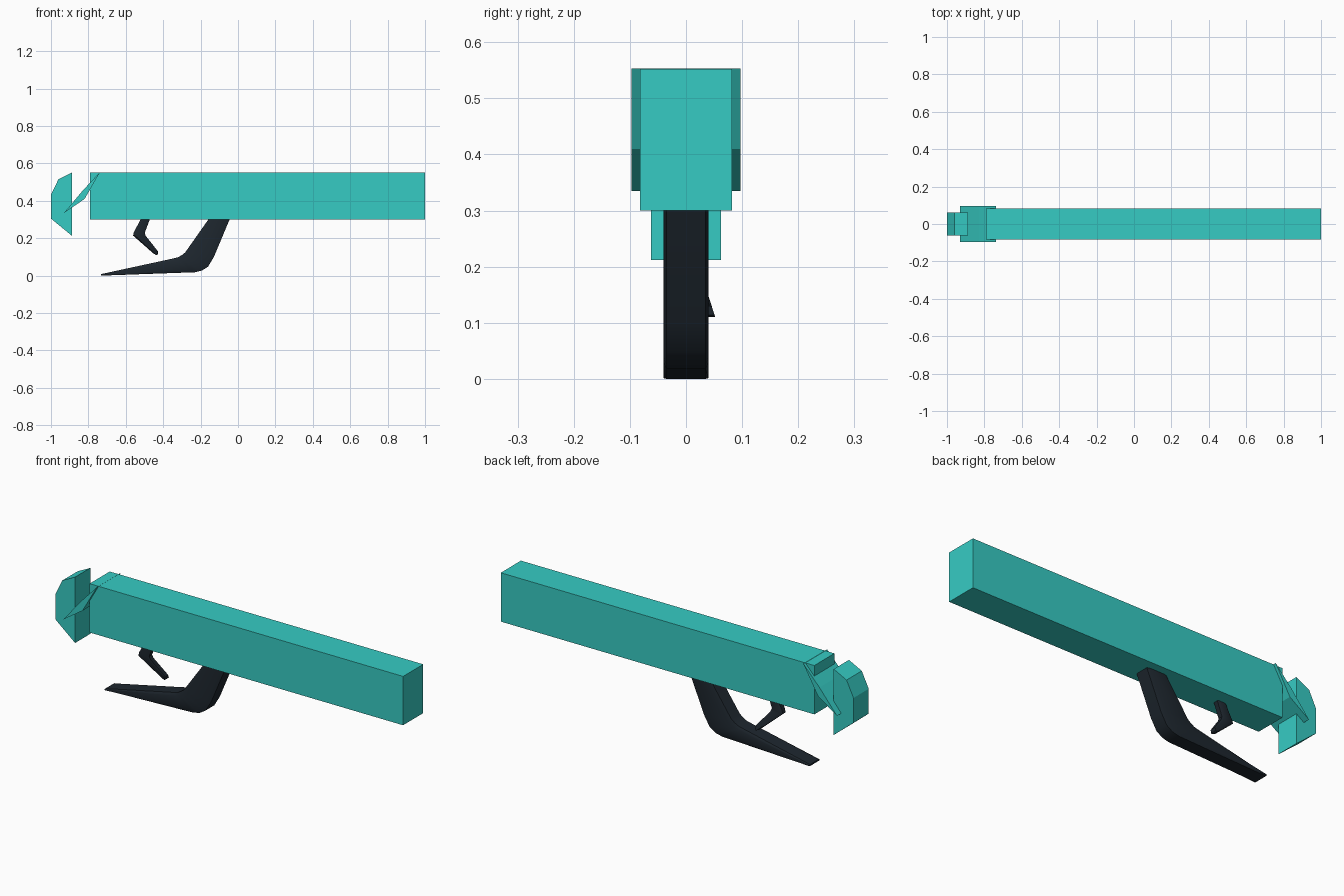
import bpy, bmesh

if "Cube" in bpy.data.objects:
    bpy.data.objects.remove(bpy.data.objects["Cube"])


def material(name, rgb):
    m = bpy.data.materials.new(name)
    m.diffuse_color = (*rgb, 1)
    m.use_nodes = True
    m.node_tree.nodes["Principled BSDF"].inputs["Base Color"].default_value = m.diffuse_color
    return m


TEAL = material("teal", (0.037, 0.60, 0.55))
BLACK = material("blue black", (0.013, 0.020, 0.028))


def finish(name, bm, mat, smooth=False):
    bmesh.ops.recalc_face_normals(bm, faces=bm.faces[:])
    me = bpy.data.meshes.new(name)
    bm.to_mesh(me)
    bm.free()
    me.materials.append(mat)
    ob = bpy.data.objects.new(name, me)
    bpy.context.collection.objects.link(ob)
    if smooth:
        bpy.ops.object.select_all(action='DESELECT')
        ob.select_set(True)
        bpy.context.view_layer.objects.active = ob
        bpy.ops.object.shade_smooth_by_angle(angle=0.5)
    return ob


def prism(name, profile, half, mat):
    """Side profile (x, z) extruded across y."""
    bm = bmesh.new()
    rings = [[bm.verts.new((x, y, z)) for x, z in profile] for y in (-half, half)]
    bm.faces.new(rings[0])
    bm.faces.new(rings[1])
    n = len(profile)
    for i in range(n):
        j = (i + 1) % n
        bm.faces.new((rings[0][i], rings[0][j], rings[1][j], rings[1][i]))
    return finish(name, bm, mat)


def limb(name, sections, half, edge, mat, lean=0.0):
    """Chamfered bar lofted through (x, z) edge pairs; lean shifts low parts to +y."""
    bm = bmesh.new()
    rings = []
    shape = [(0, -1, 1), (0.15, -1, 0), (0.85, -1, 0), (1, -1, 1),
             (1, 1, 1), (0.85, 1, 0), (0.15, 1, 0), (0, 1, 1)]
    for (ax, az), (bx, bz) in sections:
        ring = []
        for t, side, inset in shape:
            z = az + (bz - az) * t
            y = side * (half - edge * inset) + lean * max(0, 0.22 - z)
            ring.append(bm.verts.new((ax + (bx - ax) * t, y, z)))
        rings.append(ring)
    for a, b in zip(rings, rings[1:]):
        for i in range(8):
            j = (i + 1) % 8
            bm.faces.new((a[i], a[j], b[j], b[i]))
    bm.faces.new(rings[0])
    bm.faces.new(rings[-1])
    return finish(name, bm, mat, True)


# long rectangular body
prism("body", [(-0.79, 0.30), (1.0, 0.30), (1.0, 0.552), (-0.79, 0.552)], 0.082, TEAL)

# faceted end cap
prism("end_cap", [(-0.887, 0.212), (-0.887, 0.552), (-0.96, 0.515),
                  (-1.0, 0.433), (-1.0, 0.305)], 0.062, TEAL)

# slanted, bent flap between the body and the cap
prism("slanted_flap", [(-0.738, 0.553), (-0.83, 0.455), (-0.93, 0.335),
                       (-0.82, 0.41)], 0.097, TEAL)

# swept grip with a long tapering tail
limb("grip", [((-0.155, 0.305), (-0.043, 0.305)),
              ((-0.283, 0.123), (-0.128, 0.102)),
              ((-0.300, 0.110), (-0.160, 0.048)),
              ((-0.320, 0.098), (-0.193, 0.027)),
              ((-0.345, 0.092), (-0.230, 0.018)),
              ((-0.733, 0.008), (-0.733, 0.0))], 0.04, 0.005, BLACK)

# bent trigger, leaning to one side
limb("trigger", [((-0.518, 0.305), (-0.470, 0.305)),
                 ((-0.557, 0.232), (-0.499, 0.228)),
                 ((-0.561, 0.214), (-0.493, 0.212)),
                 ((-0.453, 0.119), (-0.428, 0.130)),
                 ((-0.437, 0.110), (-0.429, 0.114))], 0.016, 0.004, BLACK, lean=0.33)
